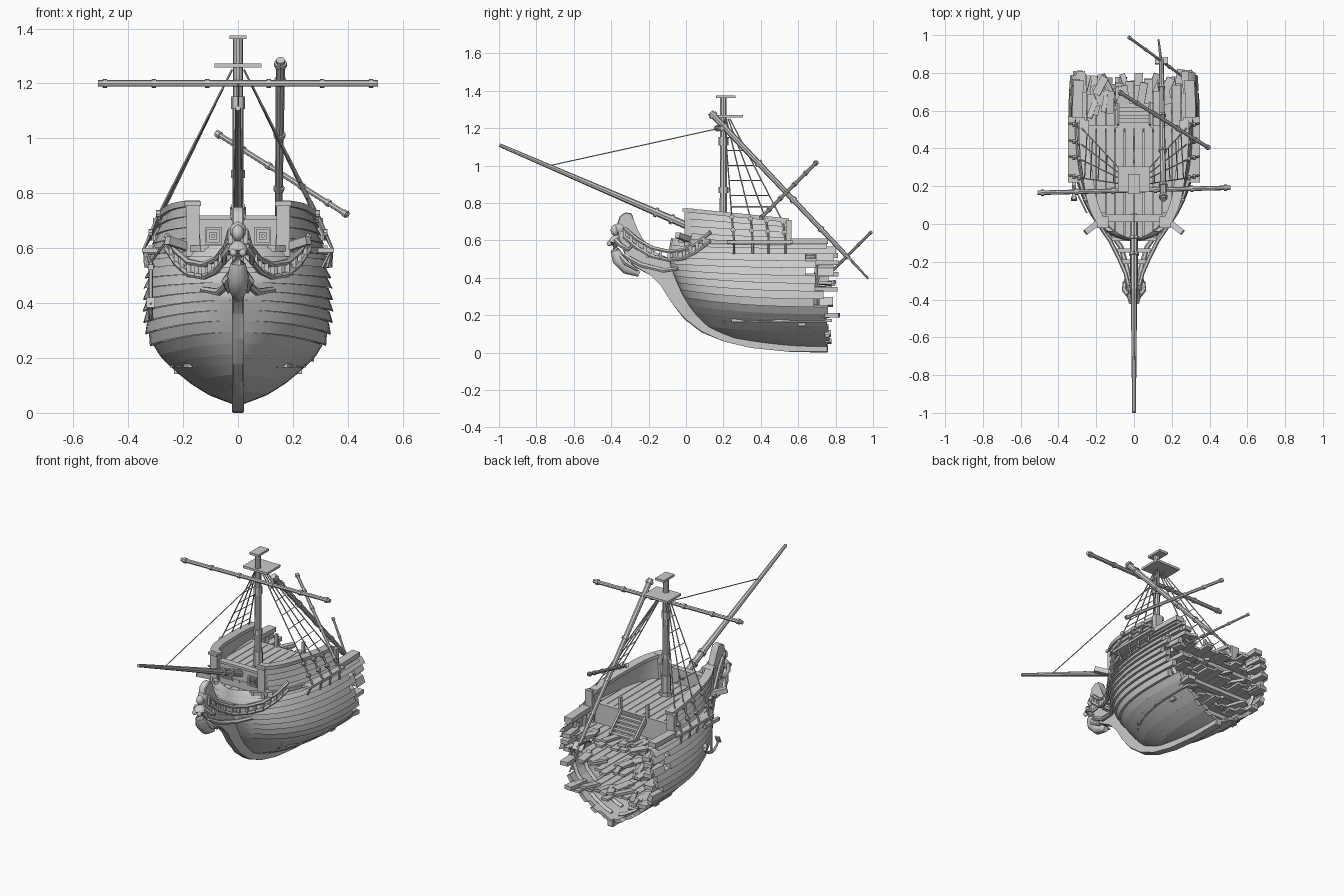
import bpy, bmesh, math, random
from mathutils import Vector, Euler

if "Cube" in bpy.data.objects:
    bpy.data.objects.remove(bpy.data.objects["Cube"])

random.seed(7)
R = random.uniform


class Part:
    """Collects lofts, boxes and rods into one named mesh object."""
    def __init__(self):
        self.bm = bmesh.new()

    def loft(self, rings):
        vs = [[self.bm.verts.new(p) for p in r] for r in rings]
        n = len(vs[0])
        for a, b in zip(vs, vs[1:]):
            for i in range(n):
                self.bm.faces.new((a[i], a[(i + 1) % n], b[(i + 1) % n], b[i]))
        self.bm.faces.new(vs[0][::-1])
        self.bm.faces.new(vs[-1])

    def box(self, c, s, rot=(0, 0, 0)):
        e, c = Euler(rot).to_matrix(), Vector(c)
        self.loft([[c + e @ Vector((x * s[0] / 2, y * s[1] / 2, z * s[2] / 2))
                    for x, y in ((-1, -1), (1, -1), (1, 1), (-1, 1))] for z in (-1, 1)])

    def rod(self, pts, radii, n=8):
        pts = [Vector(p) for p in pts]
        if not isinstance(radii, (list, tuple)):
            radii = [radii] * len(pts)
        d = (pts[-1] - pts[0]).normalized()
        ref = Vector((0, 0, 1)) if abs(d.z) < .9 else Vector((0, 1, 0))
        rings = []
        for i, (p, r) in enumerate(zip(pts, radii)):
            t = (pts[min(i + 1, len(pts) - 1)] - pts[max(i - 1, 0)]).normalized()
            a = t.cross(ref).normalized()
            b = t.cross(a)
            rings.append([p + r * (math.cos(k * math.tau / n) * a + math.sin(k * math.tau / n) * b)
                          for k in range(n)])
        self.loft(rings)

    def spar(self, p, q, r0, r1, bands=()):
        p, q = Vector(p), Vector(q)
        self.rod([p, q], [r0, r1])
        d = (q - p).normalized() * .008
        for f in bands:
            c = p.lerp(q, f)
            self.rod([c - d, c + d], (r0 + (r1 - r0) * f) * 1.4)

    def ball(self, c, r, s=(1, 1, 1)):
        v = bmesh.ops.create_icosphere(self.bm, subdivisions=2, radius=r)['verts']
        bmesh.ops.scale(self.bm, vec=s, verts=v)
        bmesh.ops.translate(self.bm, vec=c, verts=v)

    def done(self, name, smooth=30):
        bmesh.ops.recalc_face_normals(self.bm, faces=self.bm.faces)
        me = bpy.data.meshes.new(name)
        self.bm.to_mesh(me)
        self.bm.free()
        ob = bpy.data.objects.new(name, me)
        bpy.context.collection.objects.link(ob)
        bpy.context.view_layer.objects.active = ob
        ob.select_set(True)
        bpy.ops.object.shade_smooth_by_angle(angle=math.radians(smooth))
        ob.select_set(False)


# Hull form: per level, stern height, half breadth, stem y, stem z
LEVELS = [(.03, .015, .45, .045), (.06, .10, .25, .075), (.10, .17, .12, .13), (.16, .245, .05, .2),
          (.22, .305, 0, .27), (.30, .338, -.04, .35), (.38, .342, -.07, .42), (.46, .338, -.09, .48),
          (.53, .328, -.09, .545), (.585, .32, -.08, .60)]
END = .78


def level(t):
    i = min(int(t), 8)
    return [a + (b - a) * (t - i) for a, b in zip(LEVELS[i], LEVELS[i + 1])]


def pt(t, y):
    zs, w, yb, zf = level(t)
    u = min(1, max(0, (y - yb) / (END - yb)))
    g = (1 - (1 - u) ** 3) ** (.5 + .3 * max(0, 1 - t / 5))
    return w * g * (1 - .05 * u ** 4), zs + (zf - zs) * (1 - u) ** 2.5


def half(y, z):
    x = 0
    for i in range(37):
        if y > level(i / 4)[2]:
            x, h = pt(i / 4, y)
            if h >= z:
                break
    return x


# Hull planks: smooth bottom, lapped sides, ragged stern ends
hull = Part()
rows = [4.3 * i / 8 for i in range(8)] + [4.3 + 4.7 * i / 9 for i in range(10)]


def plank(s, t0, t1, ya, yb, lap):
    rings = []
    for i in range(19):
        f = (i / 18) ** 1.7
        ring = []
        for t, inner, out in ((t0, 0, lap), (t1, 0, 0), (t1, 1, 0), (t0, 1, 0)):
            start = max(ya, level(t)[2])
            y = start + (yb - start) * f
            x, z = pt(t, y)
            x = max(0, x - .022) if inner else x + out * min(1, x / .1)
            ring.append((s * x, y, z + .012 * inner))
        rings.append(ring)
    hull.loft(rings)


for s in (1, -1):
    for j, (a, b) in enumerate(zip(rows, rows[1:])):
        low = a < 4.2
        end = R(.74, .78) if low else R(.68, .81)
        if j in (12, 14):
            end = .64
            plank(s, a, b, .69 + R(-.02, .02), .79, .014)
        plank(s, a, b, -1, end, 0 if low else .014)
hull.done("hull_planks")

# Inner frames
ribs = Part()
for s in (1, -1):
    for y in (.5, .6, .7):
        ribs.rod([(s * max(0, pt(t / 2, y)[0] - .028), y, pt(t / 2, y)[1] + .015)
                  for t in range(1, 18)], .014, 4)
ribs.done("hull_frames")

# Keel, stem and scrolled beak from one side profile
keel = Part()
prof = [(.76, 0), (.55, .005), (.35, .025), (.2, .06), (.08, .11), (-.01, .18), (-.08, .27), (-.13, .36), (-.19, .42),
        (-.28, .46), (-.33, .53), (-.355, .6), (-.37, .68), (-.355, .73), (-.325, .75), (-.29, .745), (-.275, .7),
        (-.26, .65), (-.22, .58), (-.16, .53), (-.08, .50), (-.05, .42), (.0, .31), (.08, .2), (.2, .11), (.4, .06), (.76, .045)]
keel.loft([[(x, y, z) for y, z in prof] for x in (-.022, .022)])
bmesh.ops.bevel(keel.bm, geom=keel.bm.edges[:], offset=.005, segments=1, affect='EDGES')
keel.done("keel_and_beak")

# Fore bulwarks, rails and channels
bul, rail, chan = Part(), Part(), Part()
ys = [.0, .03, .08, .14, .2, .28, .36, .45, .55]


def wall(y, f):
    x, z = pt(9, y)
    return x + (.018 * (1 - y / .55) - .035 * min(1, y * 4)) * f, z + (.755 - .1 * y - z) * f


for s in (1, -1):
    for k in range(4):
        rings = []
        for y in ys:
            (x0, z0), (x1, z1) = wall(y, k / 4), wall(y, (k + 1) / 4)
            rings.append([(s * (x0 + .01), y, z0), (s * x1, y, z1), (s * (x1 - .028), y, z1), (s * (x0 - .028), y, z0)])
        bul.loft(rings)
    bul.box((s * .165, .015, .665), (.05, .045, .19))
    bul.box((s * .285, .55, .62), (.05, .03, .18))
    for rr, off, h in ((ys, 1, .018), ([.56, .62, .68, .76], 0, .025)):
        rings = []
        for y in rr:
            x, z = wall(y, off)
            rings.append([(s * (x + .014), y, z - .004), (s * (x + .014), y, z + h),
                          (s * (x - .04), y, z + h), (s * (x - .04), y, z - .004)])
        rail.loft(rings)
    rail.box((s * .165, .01, .762), (.06, .06, .016))
    # trim wale along the base of the bulwark
    rail.loft([[(s * (pt(9, y)[0] + a), y, pt(9, y)[1] + b) for a, b in ((-.01, -.01), (.02, -.01), (.02, .012), (-.01, .012))]
               for y in (-.04, 0, .05, .12, .2, .3, .42, .56)])
    chan.loft([[(s * x, y, z) for x, z in ((w - .02, .585), (.35, .585), (.35, .60), (w - .02, .60))]
               for y, w in ((.22, half(.22, .58)), (.57, half(.57, .58)))])
bul.done("fore_bulwarks")
rail.done("cap_rails")
chan.done("shroud_channels")

# Decks of separate planks with broken aft ends
def deck(name, z, y0, y1, jag, inset=.015):
    d = Part()
    for k in range(-7, 7):
        x0, x1, e = k * .05 + .002, k * .05 + .048, y1 + R(-jag, jag * .6)
        rings = []
        for i in range(13):
            y = y0 + (e - y0) * i / 12
            w = half(y, z) - inset
            a, b = max(x0, -w), min(x1, w)
            if b - a > .004:
                rings.append([(a, y, z - .015), (b, y, z - .015), (b, y, z), (a, y, z)])
        if len(rings) > 1:
            d.loft(rings)
    d.done(name)


deck("fore_deck", .625, .02, .515, 0, .025)
deck("main_deck", .50, -.02, .74, .07)
deck("lower_deck", .35, .1, .74, .1)
deck("hold_floor", .18, .2, .74, .1)
deck("beak_deck", .575, -.09, .03, 0, .01)

# Broken timbers around the open stern
debris = Part()
for i in range(42):
    z = (.19, .36, .51)[i % 3]
    debris.box((R(-.25, .25) * (.75 if i % 3 == 0 else 1), R(.6, .76), z + R(-.01, .015)),
               (R(.025, .05), R(.08, .15), .016), (R(-.1, .1), R(-.15, .15), R(-.5, .5)))
for s in (1, -1):
    for z in (.2, .34, .42, .48, .52):
        debris.box((s * (half(.74, z) - .035), .75, z), (.05, R(.06, .14), .025), (0, 0, R(-.2, .2)))
for z in (.165, .335, .485):
    debris.box((0, .62, z - .01), (2 * half(.62, z) - .04, .04, .025))
debris.done("broken_timbers")

# Bulkheads with framed panels, and the deck stair
bulk = Part()
bulk.box((0, .035, .64), (.29, .025, .14))
bulk.box((0, .03, .712), (.30, .04, .014))
bulk.box((0, .515, .56), (.57, .02, .13))
for s in (1, -1):
    for a, b in ((-1, 0), (1, 0), (0, -1), (0, 1)):
        bulk.box((s * .09 + a * .027, .02, .645 + b * .027), (.008 if a else .062, .014, .062 if a else .008))
        bulk.box((s * .09 + a * .009, .02, .645 + b * .009), (.008 if a else .026, .01, .026 if a else .008))
    bulk.box((s * .285, .52, .57), (.03, .04, .16))
    # cat beams at the bow
    bulk.box((s * .2, -.0, .61), (.03, .15, .03), (-.25, 0, s * .9))
bulk.done("bulkheads")
stair = Part()
for i in range(6):
    stair.box((0, .525 + i * .02, .615 - i * .019), (.16, .026, .01))
for s in (1, -1):
    stair.box((s * .085, .575, .565), (.012, .16, .035), (-.76, 0, 0))
    stair.box((s * .095, .52, .66), (.016, .016, .09))
stair.done("deck_stair")

# Beak rails with balusters sweeping from bow to figurehead
beak = Part()
path = [(.028, -.33, .62), (.045, -.26, .56), (.08, -.18, .515), (.125, -.09, .495), (.18, -.01, .505), (.225, .06, .545), (.26, .13, .60)]
for s in (1, -1):
    for dz in (0, .045):
        beak.rod([(s * x, y, z + dz) for x, y, z in path], .011, 6)
    for a, b in zip(path, path[1:]):
        for f in (0, .5):
            p = Vector(a).lerp(Vector(b), f)
            beak.box((s * p.x, p.y, p.z + .022), (.016, .016, .05))
    beak.rod([(s * .02, -.33, .52), (s * .035, -.24, .47), (s * .07, -.12, .44), (s * .13, -.04, .45)], [.012, .014, .014, .01], 6)
for y, w in ((-.2, .065), (-.14, .09), (-.08, .12)):
    beak.box((0, y, .52), (2 * w, .022, .02))
beak.done("beak_rails")

# Figurehead
fig = Part()
fig.ball((0, -.378, .655), .026, (.85, 1, 1.2))
fig.ball((0, -.352, .665), .03, (1, 1, 1.2))
fig.rod([(0, -.372, .635), (0, -.372, .61), (0, -.382, .59), (0, -.378, .545), (0, -.36, .50), (0, -.315, .45), (0, -.25, .42)],
        [.012, .03, .038, .027, .038, .034, .016], 10)
for s in (1, -1):
    fig.ball((s * .017, -.41, .583), .014)
    fig.rod([(s * .03, -.375, .605), (s * .052, -.35, .575), (s * .05, -.31, .55), (s * .03, -.29, .57)], [.014, .013, .011, .008], 6)
    fig.rod([(s * .02, -.35, .52), (s * .045, -.32, .48), (s * .035, -.26, .44)], [.012, .016, .006], 6)
fig.done("figurehead", 45)

# Mast, tops, yard and bowsprit
mast = Part()
mast.rod([(0, .2, .1), (0, .2, 1.37)], [.024, .018], 10)
for z, r, h in ((.69, .03, .12), (.87, .026, .03), (1.13, .026, .045), (.635, .04, .02)):
    mast.rod([(0, .2, z - h / 2), (0, .2, z + h / 2)], r, 8)
mast.box((0, .237, 1.265), (.17, .135, .014))
mast.box((0, .212, 1.368), (.062, .105, .014))
mast.done("fore_mast")
spars = Part()
spars.spar((-.51, .165, 1.2), (.51, .192, 1.2), .012, .012, (.025, .2, .39, .61, .8, .975))
spars.done("fore_yard")
bow = Part()
bow.spar((0, .05, .66), (0, -.997, 1.11), .021, .01, (.12, .2))
bow.done("bowsprit")

# Fallen topmast with its two yards
fall = Part()
fall.spar((.155, .13, 1.285), (.145, .87, .505), .017, .012, (.02, .1, .35, .6, .8))
fall.spar((.145, .85, .53), (.13, .975, .395), .008, .005)
fall.spar((-.08, .70, 1.02), (.40, .40, .72), .01, .01, (.02, .2, .4, .65, .85, .98))
fall.spar((-.03, .99, .645), (.28, .765, .42), .007, .007, (.02, .3, .7, .98))
fall.box((.145, .865, .51), (.07, .05, .008), (-.8, 0, 0))
fall.done("fallen_topmast")

# Shrouds, ratlines, deadeyes and forestay
rig, eyes = Part(), Part()
tops = (.205, .215, .225, .235)
feet = (.245, .345, .43, .52)
for s in (1, -1):
    lines = [(Vector((s * .022, a, 1.25)), Vector((s * .29, b, .725 - .01 * i))) for i, (a, b) in enumerate(zip(tops, feet))]
    for p, q in lines:
        rig.rod([p, q], .0035, 5)
        foot = Vector((s * .342, q.y + .012, .60))
        for f in (0, .55):
            c = q.lerp(foot, f)
            eyes.rod([c - Vector((s * .008, 0, 0)), c + Vector((s * .008, 0, 0))], .014, 8)
        eyes.rod([q, foot, (s * (half(foot.y, .5) + .015), foot.y, .53)], .006, 5)
    for z in (.78, .84, .92, 1.0, 1.08, 1.15):
        rig.rod([p.lerp(q, (p.z - z) / (p.z - q.z)) for p, q in lines], .003, 4)
rig.rod([(0, -.73, 1.0), (0, .18, 1.2)], .003, 5)
rig.done("standing_rigging")
eyes.done("deadeyes")

# Anchor hung on the port bow
anchor = Part()
ax, ay = -(half(.2, .42) + .035), .2
anchor.rod([(ax, ay, .35), (ax, ay, .55)], .008, 6)
anchor.box((ax, ay, .53), (.02, .14, .02))
anchor.rod([(ax, ay + .075 * math.sin(a), .42 - .075 * math.cos(a)) for a in (-1.3, -.8, -.4, 0, .4, .8, 1.3)],
           [.004, .008, .009, .01, .009, .008, .004], 6)
for s in (1, -1):
    anchor.box((ax, ay + s * .066, .40), (.03, .01, .04), (s * .4, 0, 0))
anchor.rod([(ax, ay, .55), (-.25, .06, .64)], .005, 5)
anchor.done("anchor")
